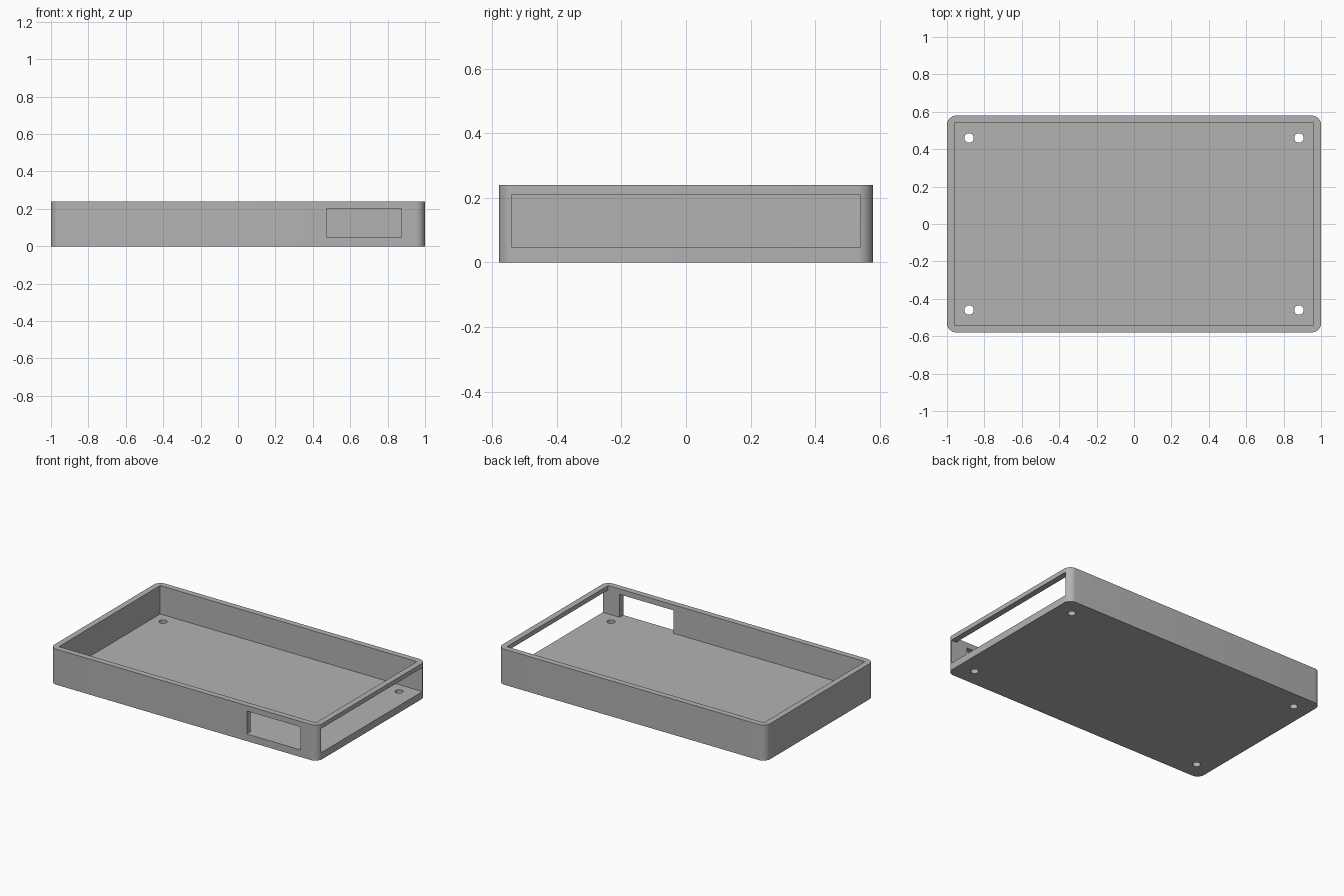
import bpy
import bmesh
from math import radians
from mathutils import Vector

if "Cube" in bpy.data.objects:
    bpy.data.objects.remove(bpy.data.objects["Cube"], do_unlink=True)

HALF_X, HALF_Y, HEIGHT = 1.0, 0.58, 0.24
WALL, FLOOR = 0.04, 0.048
IN_X, IN_Y = HALF_X - WALL, HALF_Y - WALL

grey = bpy.data.materials.new("grey_plastic")
grey.use_nodes = True
colour = (0.45, 0.45, 0.45, 1)
grey.diffuse_color = colour
grey.node_tree.nodes["Principled BSDF"].inputs["Base Color"].default_value = colour


def finish(name, bm):
    mesh = bpy.data.meshes.new(name)
    bmesh.ops.recalc_face_normals(bm, faces=bm.faces)
    bm.to_mesh(mesh)
    bm.free()
    mesh.materials.append(grey)
    obj = bpy.data.objects.new(name, mesh)
    bpy.context.collection.objects.link(obj)
    return obj


def box(name, low, high, radius=0):
    """Box between two corners, with optional rounded vertical edges."""
    low, high = Vector(low), Vector(high)
    bm = bmesh.new()
    bmesh.ops.create_cube(bm, size=1)
    for v in bm.verts:
        v.co = (low + high) / 2 + v.co * (high - low)
    if radius:
        upright = [e for e in bm.edges
                   if abs(e.verts[0].co.z - e.verts[1].co.z) > 0.01]
        bmesh.ops.bevel(bm, geom=upright, offset=radius, segments=8,
                        profile=0.5, affect='EDGES')
    return finish(name, bm)


def peg(name, x, y, radius):
    bm = bmesh.new()
    bmesh.ops.create_cone(bm, cap_ends=True, segments=32, radius1=radius,
                          radius2=radius, depth=0.3)
    bmesh.ops.translate(bm, verts=bm.verts, vec=(x, y, 0))
    return finish(name, bm)


def cut(target, cutter):
    """Subtract the cutter, apply the result and remove the cutter."""
    cutter.hide_render = True
    mod = target.modifiers.new("cut", 'BOOLEAN')
    mod.operation, mod.solver, mod.object = 'DIFFERENCE', 'EXACT', cutter
    bpy.ops.object.select_all(action='DESELECT')
    target.select_set(True)
    bpy.context.view_layer.objects.active = target
    bpy.ops.object.modifier_apply(modifier=mod.name)
    bpy.data.objects.remove(cutter, do_unlink=True)


# Outer body of the open tray
tray = box("tray", (-HALF_X, -HALF_Y, 0), (HALF_X, HALF_Y, HEIGHT), 0.05)

# Open cavity, full-width end opening and front window
cut(tray, box("cavity", (-IN_X, -IN_Y, FLOOR), (IN_X, IN_Y, 0.4)))
cut(tray, box("end_opening", (0.8, -IN_Y, FLOOR), (1.2, IN_Y, 0.21)))
cut(tray, box("front_window", (0.472, -0.7, FLOOR), (0.875, -0.4, 0.203)))

# Mounting holes through the floor
for x in (-0.882, 0.882):
    for y in (-0.46, 0.46):
        cut(tray, peg("mounting_hole", x, y, 0.025))

bpy.ops.object.shade_smooth_by_angle(angle=radians(30))
